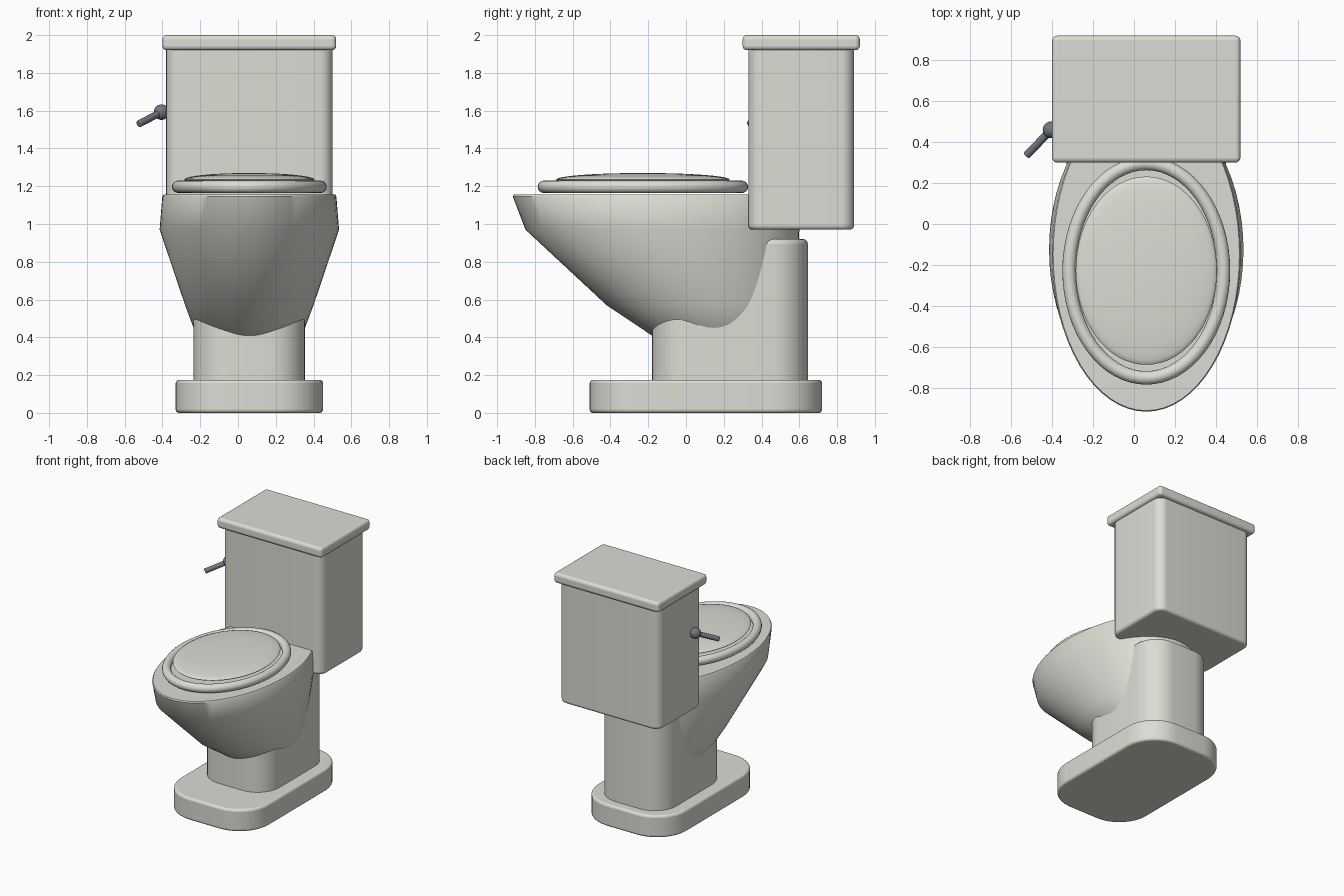
import bpy, bmesh, math
from mathutils import Vector

cube = bpy.data.objects.get("Cube")
if cube:
    bpy.data.objects.remove(cube, do_unlink=True)

CX = 0.06  # centre line of the body


def material(name, color):
    m = bpy.data.materials.new(name)
    m.use_nodes = True
    m.diffuse_color = (*color, 1)
    m.node_tree.nodes["Principled BSDF"].inputs["Base Color"].default_value = (*color, 1)
    return m


porcelain = material("porcelain white", (0.72, 0.72, 0.66))
metal = material("dark metal", (0.17, 0.19, 0.22))


def finish(name, bm, mat, bevel=0, angle=40):
    bmesh.ops.recalc_face_normals(bm, faces=bm.faces)
    mesh = bpy.data.meshes.new(name)
    bm.to_mesh(mesh)
    bm.free()
    mesh.materials.append(mat)
    ob = bpy.data.objects.new(name, mesh)
    bpy.context.collection.objects.link(ob)
    if bevel:
        mod = ob.modifiers.new("Bevel", 'BEVEL')
        mod.width, mod.segments = bevel, 4
        mod.limit_method, mod.angle_limit = 'ANGLE', math.radians(50)
    bpy.ops.object.select_all(action='DESELECT')
    ob.select_set(True)
    bpy.context.view_layer.objects.active = ob
    bpy.ops.object.shade_smooth_by_angle(angle=math.radians(angle))
    return ob


def loft(rings, closed=False):
    """Skin a list of point rings, capping the ends unless it loops."""
    bm = bmesh.new()
    loops = [[bm.verts.new(p) for p in ring] for ring in rings]
    n = len(loops[0])
    pairs = list(zip(loops, loops[1:]))
    if closed:
        pairs.append((loops[-1], loops[0]))
    else:
        bm.faces.new(loops[0])
        bm.faces.new(loops[-1])
    for a, b in pairs:
        for i in range(n):
            j = (i + 1) % n
            bm.faces.new((a[i], a[j], b[j], b[i]))
    return bm


def ellipse(cy, rx, ry, z, n=64):
    angles = [2 * math.pi * i / n for i in range(n)]
    return [(CX + rx * math.cos(a), cy + ry * math.sin(a), z) for a in angles]


def rounded_block(name, hw, y0, y1, z0, z1, radius, bevel, steps=8):
    """Upright block with round corners in plan and softened rims."""
    plan = []
    corners = [(1, y1 - radius), (-1, y1 - radius), (-1, y0 + radius), (1, y0 + radius)]
    for k, (side, cy) in enumerate(corners):
        for i in range(steps + 1):
            a = math.pi / 2 * (k + i / steps)
            plan.append((CX + side * (hw - radius) + radius * math.cos(a),
                         cy + radius * math.sin(a)))
    bm = loft([[(x, y, z) for x, y in plan] for z in (z0, z1)])
    return finish(name, bm, porcelain, bevel)


# Foot, pedestal, tank and tank lid
rounded_block("foot", 0.39, -0.51, 0.72, 0, 0.175, 0.26, 0.018)
rounded_block("pedestal", 0.295, -0.18, 0.645, 0.1, 0.92, 0.19, 0.025)
rounded_block("tank", 0.44, 0.33, 0.89, 0.97, 1.95, 0.07, 0.022)
rounded_block("tank_lid", 0.46, 0.30, 0.92, 1.92, 2.0, 0.025, 0.022)

# Bowl: stacked ellipses sweeping forward (height, centre y, half width, half length)
sections = [(0.36, 0.19, 0.2, 0.3), (0.45, 0.15, 0.295, 0.39), (0.57, 0.08, 0.34, 0.5),
            (0.97, -0.125, 0.475, 0.725), (1.145, -0.147, 0.461, 0.77),
            (1.155, -0.147, 0.455, 0.765)]
finish("bowl", loft([ellipse(cy, rx, ry, z) for z, cy, rx, ry in sections]), porcelain)

# Seat ring
SEAT_Y = -0.228
TUBE = 0.033
tube_angles = [2 * math.pi * k / 16 for k in range(16)]
finish("seat_ring", loft([ellipse(SEAT_Y, 0.377 + TUBE * math.cos(t), 0.524 + TUBE * math.cos(t),
                                  1.197 + TUBE * math.sin(t)) for t in tube_angles], closed=True),
       porcelain)

# Seat cover: flattened dome inside the ring
bm = bmesh.new()
bmesh.ops.create_uvsphere(bm, u_segments=64, v_segments=20, radius=1)
bmesh.ops.scale(bm, vec=(0.345, 0.46, 0.035), verts=bm.verts)
bmesh.ops.translate(bm, vec=(CX, SEAT_Y, 1.235), verts=bm.verts)
finish("seat_cover", bm, porcelain, angle=60)

# Flush handle: ball pivot and angled lever
pivot, tip = Vector((-0.405, 0.46, 1.592)), Vector((-0.525, 0.335, 1.53))
bm = bmesh.new()
bmesh.ops.create_uvsphere(bm, u_segments=24, v_segments=16, radius=0.041)
bmesh.ops.translate(bm, vec=pivot, verts=bm.verts)
finish("handle_pivot", bm, metal)
axis = tip - pivot
bm = bmesh.new()
bmesh.ops.create_cone(bm, cap_ends=True, segments=20, radius1=0.019, radius2=0.019,
                      depth=axis.length)
bmesh.ops.rotate(bm, matrix=axis.to_track_quat('Z', 'Y').to_matrix(), verts=bm.verts)
bmesh.ops.translate(bm, vec=(pivot + tip) / 2, verts=bm.verts)
finish("handle_lever", bm, metal, bevel=0.005)
